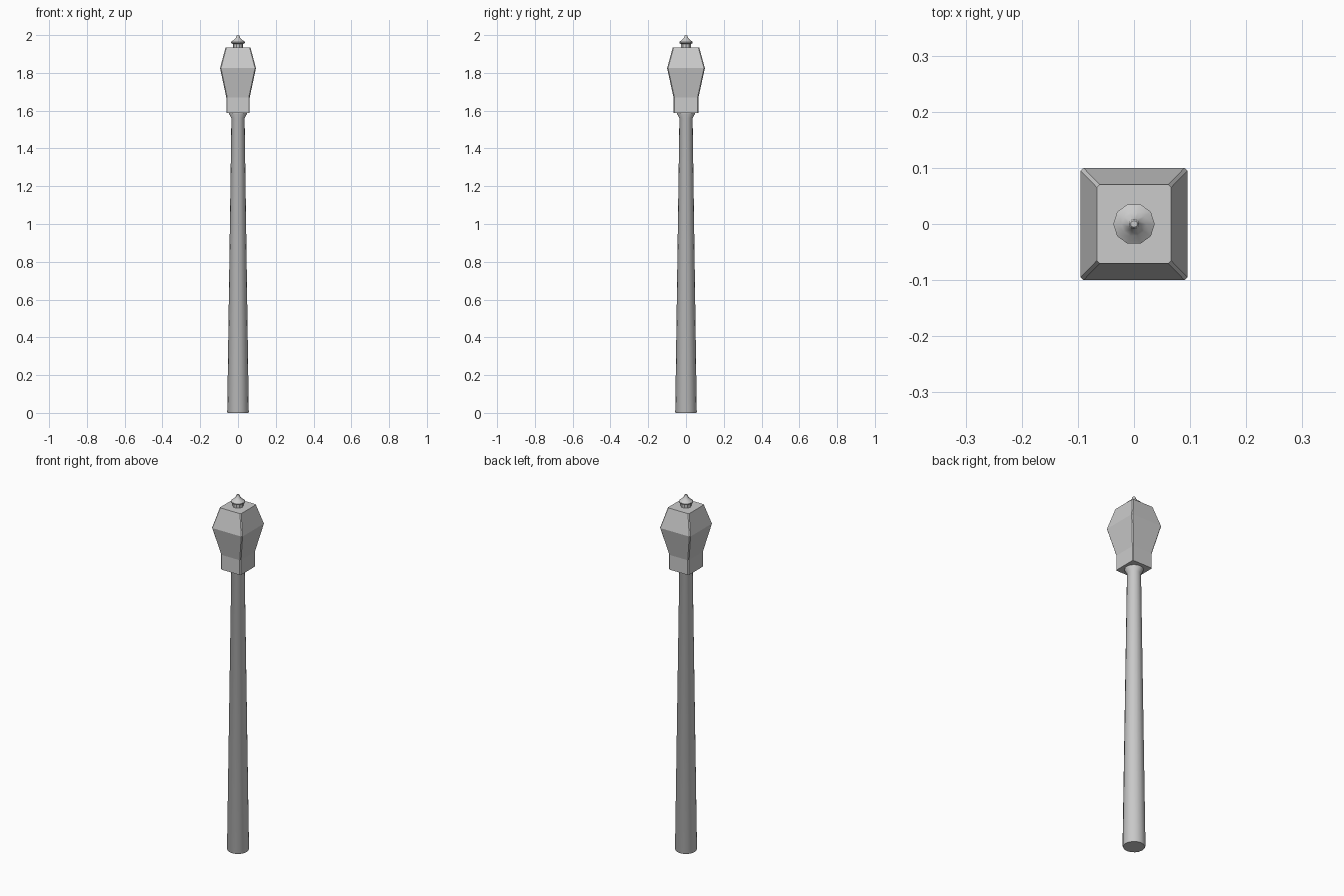
import bpy, bmesh, math

if "Cube" in bpy.data.objects:
    bpy.data.objects.remove(bpy.data.objects["Cube"])


def loft(name, rings, smooth_angle=None):
    """Skin a stack of equal-sized point rings and cap both ends."""
    bm = bmesh.new()
    loops = [[bm.verts.new(p) for p in ring] for ring in rings]
    n = len(loops[0])
    for a, b in zip(loops, loops[1:]):
        for i in range(n):
            j = (i + 1) % n
            bm.faces.new((a[i], a[j], b[j], b[i]))
    bm.faces.new(loops[0][::-1])
    bm.faces.new(loops[-1])
    bmesh.ops.recalc_face_normals(bm, faces=bm.faces)
    mesh = bpy.data.meshes.new(name)
    bm.to_mesh(mesh)
    bm.free()
    obj = bpy.data.objects.new(name, mesh)
    bpy.context.collection.objects.link(obj)
    if smooth_angle:
        bpy.ops.object.select_all(action='DESELECT')
        bpy.context.view_layer.objects.active = obj
        obj.select_set(True)
        bpy.ops.object.shade_smooth_by_angle(angle=math.radians(smooth_angle))
    return obj


def circle(r, z, n):
    return [(r * math.cos(math.tau * i / n), r * math.sin(math.tau * i / n), z)
            for i in range(n)]


def chamfered_rect(hx, hy, z, c=0.005):
    return [(hx, -hy + c, z), (hx, hy - c, z), (hx - c, hy, z), (-hx + c, hy, z),
            (-hx, hy - c, z), (-hx, -hy + c, z), (-hx + c, -hy, z), (hx - c, -hy, z)]


# Tapered round pole with a flared collar under the lantern
pole = [(0.054, 0.0), (0.057, 0.006), (0.035, 1.56), (0.047, 1.582), (0.047, 1.59)]
loft("pole", [circle(r, z, 16) for r, z in pole], 40)

# Four-sided lantern: square base, widening body, sloped roof, flat top
lantern = [(0.062, 0.066, 1.587), (0.062, 0.066, 1.67),
           (0.095, 0.10, 1.825), (0.066, 0.07, 1.935)]
loft("lantern", [chamfered_rect(*s) for s in lantern])

# Ten-sided finial with neck, brim, concave cone and tip
finial = [(0.027, 1.93), (0.027, 1.953), (0.037, 1.958), (0.037, 1.964),
          (0.022, 1.975), (0.010, 1.988), (0.009, 1.996), (0.006, 2.0)]
loft("finial", [circle(r, z, 10) for r, z in finial], 35)
